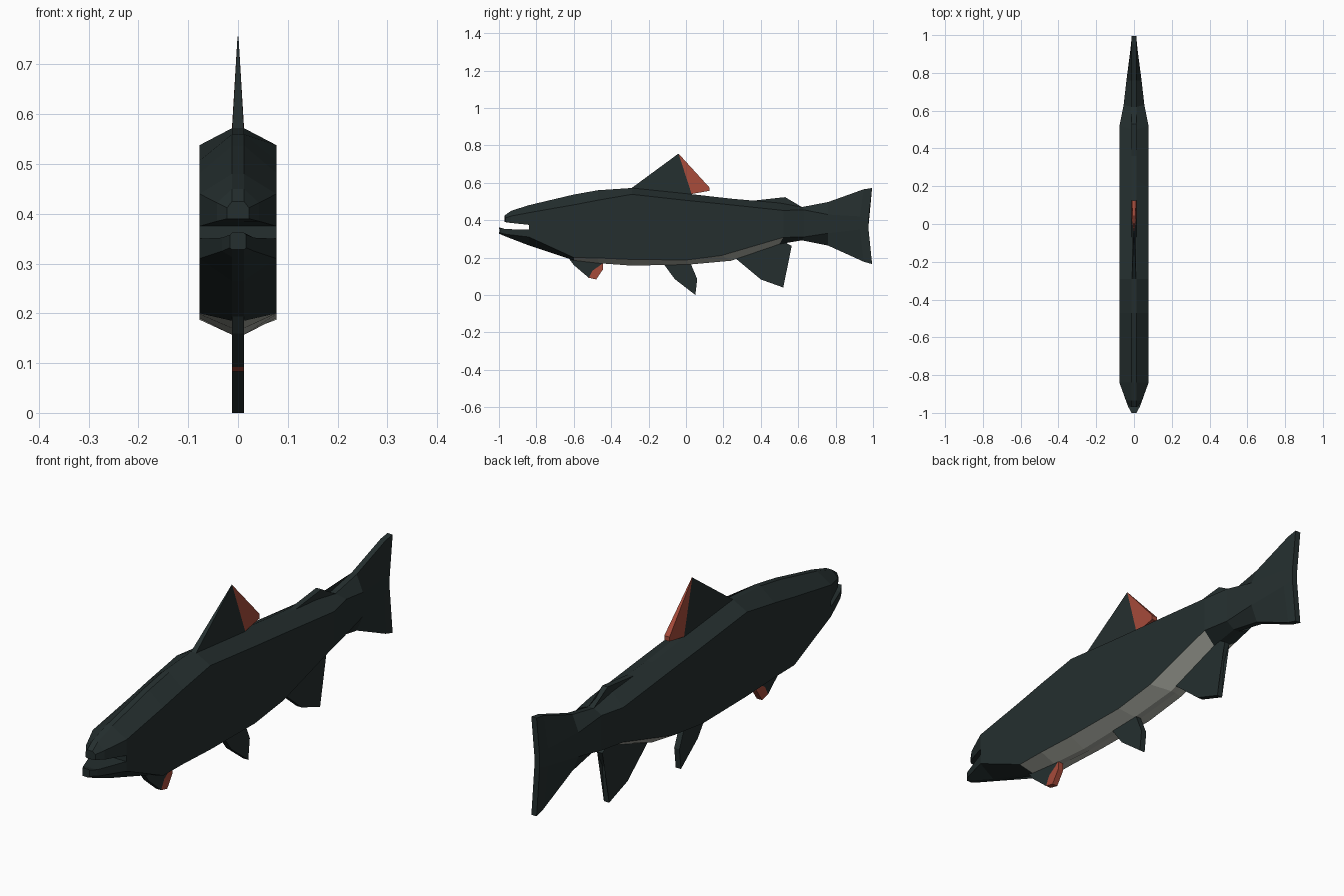
import bpy, bmesh

def material(name, rgb):
    m = bpy.data.materials.new(name)
    m.diffuse_color = (*rgb, 1)
    return m

DARK = material("dark slate", (0.018, 0.028, 0.028))
GREY = material("pale belly", (0.42, 0.43, 0.38))
RED = material("rust red", (0.38, 0.07, 0.042))
R = 0.012  # half thickness of ridges and fins

def finish(bm, name, mats):
    bmesh.ops.remove_doubles(bm, verts=bm.verts, dist=1e-5)
    bmesh.ops.recalc_face_normals(bm, faces=bm.faces)
    me = bpy.data.meshes.new(name)
    bm.to_mesh(me)
    bm.free()
    for m in mats:
        me.materials.append(m)
    ob = bpy.data.objects.new(name, me)
    bpy.context.collection.objects.link(ob)
    return ob

def loft(name, stations, belly=None):
    """station: y of ridges, y of sides, half width, ridge top, side top, side bottom, keel"""
    bm = bmesh.new()
    rings = []
    for yr, ys, w, zt, zs, zb, zk in stations:
        half = [(R, yr, zt), (w, ys, zs), (w, ys, zb), (R, yr, zk)]
        pts = half + [(-x, y, z) for x, y, z in reversed(half)]
        rings.append([bm.verts.new(p) for p in pts])
    for a, b, s in zip(rings, rings[1:], stations):
        for i in range(8):
            j = (i + 1) % 8
            f = bm.faces.new((a[i], a[j], b[j], b[i]))
            if belly and i in (2, 3, 4) and belly[0] <= s[0] < belly[1]:
                f.material_index = 1
    bm.faces.new(rings[0])
    bm.faces.new(rings[-1])
    return finish(bm, name, [DARK, GREY])

def fin(name, profile, mat=DARK, sharp=()):
    """Plate from a (y, z) outline; points listed in sharp come to an edge"""
    bm = bmesh.new()
    sides = []
    for s in (-1, 1):
        sides.append([bm.verts.new((s * (0.001 if i in sharp else R), y, z))
                      for i, (y, z) in enumerate(profile)])
        bm.faces.new(sides[-1])
    n = len(profile)
    for i in range(n):
        j = (i + 1) % n
        bm.faces.new((sides[0][i], sides[0][j], sides[1][j], sides[1][i]))
    bmesh.ops.triangulate(bm, faces=[f for f in bm.faces if len(f.verts) > 4])
    return finish(bm, name, [mat])

# Flat-sided body with chamfered back and pale belly
W = 0.077
loft("body", [
    (-0.84, -0.84, W, 0.48, 0.44, 0.31, 0.265),
    (-0.60, -0.60, W, 0.537, 0.482, 0.20, 0.185),
    (-0.47, -0.47, W, 0.56, 0.507, 0.198, 0.17),
    (-0.29, -0.29, W, 0.572, 0.538, 0.190, 0.157),
    (0.02, 0.00, W, 0.54, 0.506, 0.187, 0.163),
    (0.24, 0.19, W, 0.515, 0.487, 0.211, 0.183),
    (0.50, 0.52, W, 0.492, 0.452, 0.308, 0.272),
    (0.62, 0.63, 0.055, 0.47, 0.455, 0.31, 0.292)], belly=(-0.61, 0.45))

# Tail, a wedge that fans out to a thin trailing edge
loft("tail_fin", [
    (0.62, 0.63, 0.055, 0.47, 0.455, 0.31, 0.292),
    (0.76, 0.76, 0.040, 0.497, 0.43, 0.33, 0.264),
    (0.95, 0.93, 0.018, 0.565, 0.42, 0.35, 0.178),
    (0.995, 0.975, R, 0.572, 0.40, 0.36, 0.165)])

# Head above the mouth and lower jaw
loft("upper_head", [
    (-0.97, -0.965, 0.022, 0.425, 0.412, 0.39, 0.39),
    (-0.935, -0.935, 0.042, 0.45, 0.422, 0.385, 0.385),
    (-0.84, -0.84, W, 0.48, 0.44, 0.375, 0.375)])
loft("lower_jaw", [
    (-1.0, -0.995, 0.016, 0.362, 0.358, 0.332, 0.328),
    (-0.965, -0.965, 0.032, 0.352, 0.352, 0.325, 0.313),
    (-0.84, -0.84, W, 0.35, 0.35, 0.31, 0.265)])

# Back fins
fin("dorsal_fin", [(-0.30, 0.565), (-0.04, 0.756), (0.03, 0.54), (0.03, 0.52)], sharp=(1,))
fin("dorsal_fin_tip", [(-0.04, 0.756), (0.125, 0.575), (0.125, 0.557), (0.03, 0.54)], RED, sharp=(0,))
fin("adipose_fin", [(0.32, 0.50), (0.53, 0.523), (0.57, 0.488), (0.62, 0.47), (0.5, 0.46)])

# Belly fins
fin("pectoral_fin", [(-0.63, 0.20), (-0.60, 0.16), (-0.52, 0.092), (-0.50, 0.13),
                     (-0.45, 0.165), (-0.45, 0.20)])
fin("pectoral_fin_tip", [(-0.52, 0.092), (-0.48, 0.083), (-0.445, 0.135),
                         (-0.445, 0.18), (-0.50, 0.13)], RED)
fin("pelvic_fin", [(-0.13, 0.18), (-0.06, 0.085), (0.05, 0.0), (0.06, 0.085), (0.02, 0.18)])
fin("anal_fin", [(0.26, 0.20), (0.40, 0.083), (0.52, 0.04), (0.53, 0.19),
                 (0.565, 0.262), (0.48, 0.31)])
